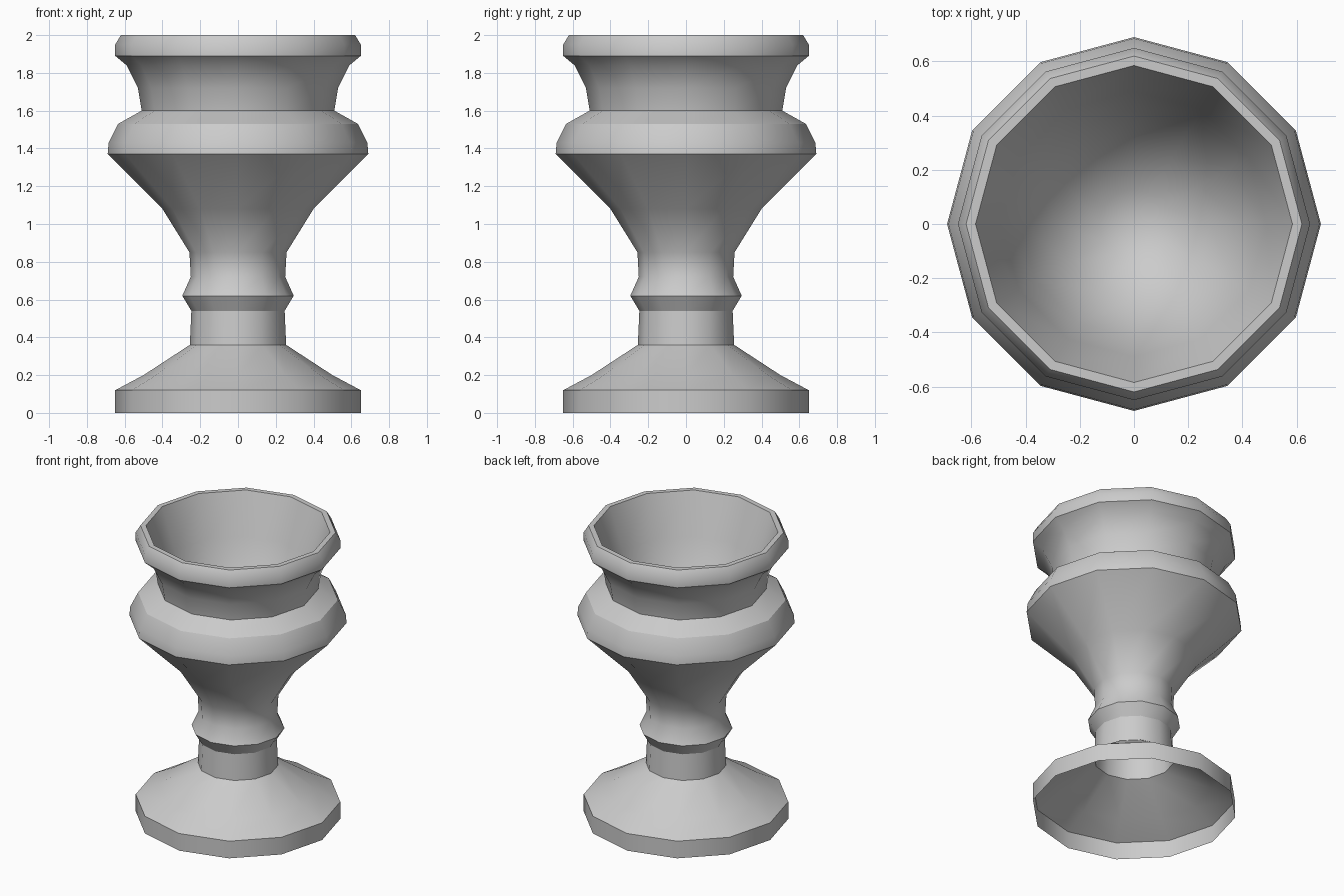
import bpy, bmesh, math

if "Cube" in bpy.data.objects:
    bpy.data.objects.remove(bpy.data.objects["Cube"])

SIDES = 12

# (radius, height) from the open foot up the outside, over the lip, down into the bowl
foot = [(0.65, 0.0), (0.65, 0.12), (0.50, 0.20), (0.255, 0.36)]
stem = [(0.247, 0.54), (0.295, 0.62), (0.25, 0.72), (0.257, 0.85)]
body = [(0.40, 1.08), (0.69, 1.37), (0.685, 1.43), (0.635, 1.53), (0.51, 1.60)]
neck = [(0.53, 1.72), (0.59, 1.84), (0.65, 1.89)]
lip = [(0.65, 1.95), (0.62, 2.0), (0.585, 2.0)]
bowl = [(0.49, 1.72), (0.42, 1.50), (0.28, 1.30), (0.13, 1.20)]
BOWL_BOTTOM = 1.17


def lathe(name, profile, cap_z):
    """Turn a profile around z and close its last ring with a fan."""
    bm = bmesh.new()
    rings = []
    for r, z in profile:
        angles = [2 * math.pi * i / SIDES for i in range(SIDES)]
        rings.append([bm.verts.new((r * math.cos(a), r * math.sin(a), z)) for a in angles])
    for low, high in zip(rings, rings[1:]):
        for i in range(SIDES):
            j = (i + 1) % SIDES
            bm.faces.new((low[i], low[j], high[j], high[i]))
    tip = bm.verts.new((0, 0, cap_z))
    for i in range(SIDES):
        bm.faces.new((rings[-1][i], rings[-1][(i + 1) % SIDES], tip))
    mesh = bpy.data.meshes.new(name)
    bm.to_mesh(mesh)
    bm.free()
    obj = bpy.data.objects.new(name, mesh)
    bpy.context.collection.objects.link(obj)
    return obj


# Goblet: hollow foot and stem, bulging body, flared neck and inner bowl
goblet = lathe("goblet", foot + stem + body + neck + lip + bowl, BOWL_BOTTOM)
bpy.context.view_layer.objects.active = goblet
goblet.select_set(True)
bpy.ops.object.shade_smooth_by_angle(angle=math.radians(31.5))
